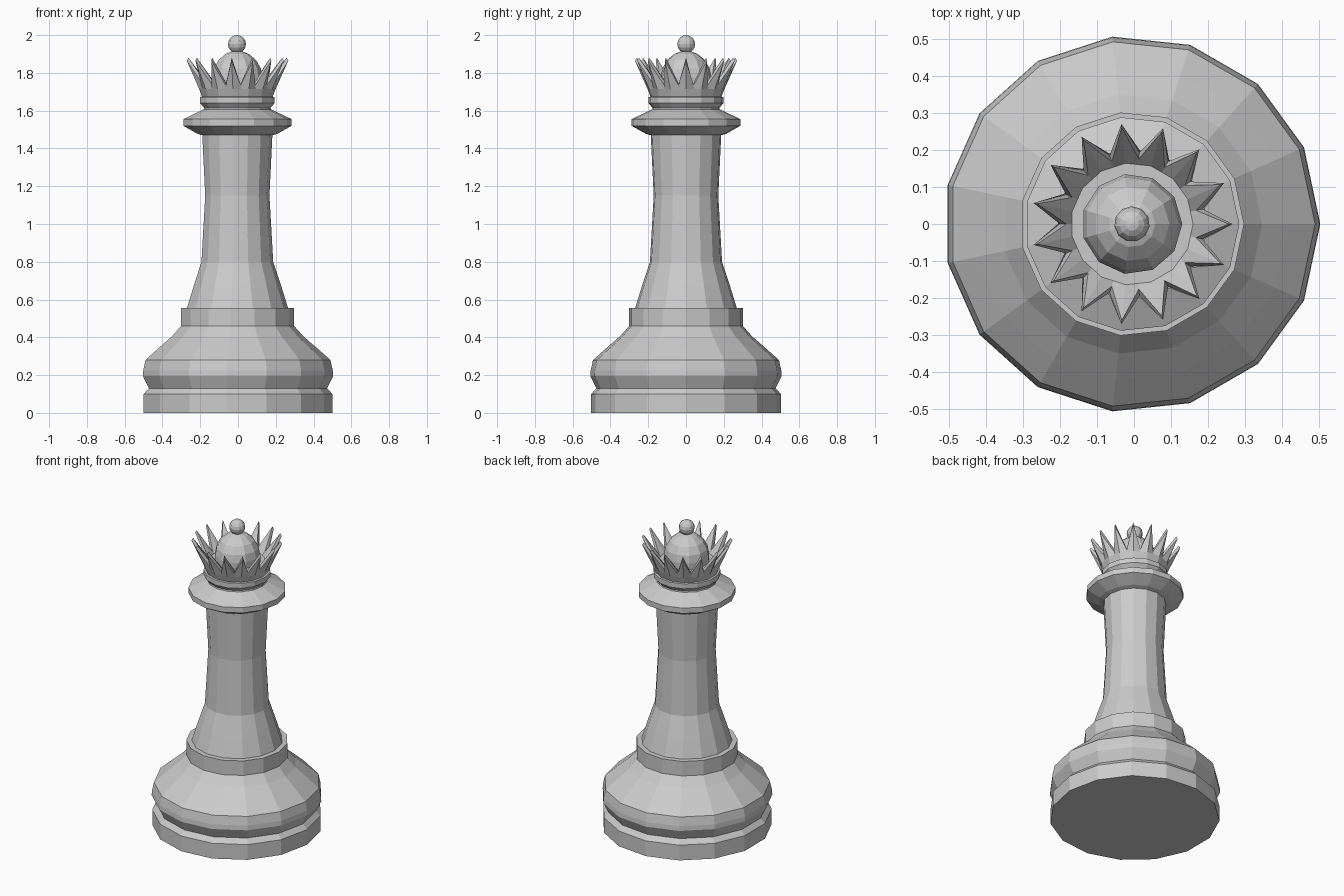
import bpy, bmesh
from math import cos, sin, pi

if "Cube" in bpy.data.objects:
    bpy.data.objects.remove(bpy.data.objects["Cube"])

AXIS_X = -0.0055   # odd side count: axis sits slightly off the bounding-box centre
SIDES = 15


def finish(name, bm):
    bmesh.ops.recalc_face_normals(bm, faces=bm.faces)
    mesh = bpy.data.meshes.new(name)
    bm.to_mesh(mesh)
    bm.free()
    obj = bpy.data.objects.new(name, mesh)
    obj.location.x = AXIS_X
    bpy.context.collection.objects.link(obj)
    return obj


def ring(bm, radii, heights, n):
    """Ring of n vertices; radii and heights cycle around the ring."""
    return [bm.verts.new((radii[i % len(radii)] * cos(2 * pi * i / n),
                          radii[i % len(radii)] * sin(2 * pi * i / n),
                          heights[i % len(heights)])) for i in range(n)]


def skin(name, rings):
    """Bridge successive rings and cap both ends."""
    bm = bmesh.new()
    loops = [ring(bm, r, z, n) for r, z, n in rings]
    for a, b in zip(loops, loops[1:]):
        n = len(a)
        for i in range(n):
            j = (i + 1) % n
            bm.faces.new((a[i], a[j], b[j], b[i]))
    bm.faces.new(loops[0][::-1])
    bm.faces.new(loops[-1])
    return finish(name, bm)


def lathe(name, profile, n=SIDES):
    return skin(name, [((r,), (z,), n) for r, z in profile])


# foot, groove, bulge, collar
lathe("base", [(0.505, 0), (0.505, 0.10), (0.477, 0.13), (0.509, 0.195),
               (0.507, 0.225), (0.495, 0.28), (0.425, 0.342), (0.352, 0.405),
               (0.303, 0.46), (0.303, 0.555), (0.26, 0.555)])

# tapered stem
lathe("stem", [(0.272, 0.55), (0.235, 0.67), (0.192, 0.80),
               (0.172, 1.15), (0.188, 1.48)])

# wide disc, neck and small ring below the crown
lathe("neck_disc", [(0.188, 1.47), (0.215, 1.478), (0.29, 1.52), (0.29, 1.555),
                    (0.18, 1.607), (0.178, 1.615), (0.20, 1.64),
                    (0.20, 1.672), (0.185, 1.675)])

# crown: 15 points, outer wall up, over the rim, inner wall down to the floor
c = cos(pi / SIDES)
N = 2 * SIDES
skin("crown", [((0.187, 0.187 * c), (1.67,), N),
               ((0.205, 0.205 * c), (1.715,), N),
               ((0.272, 0.195), (1.865, 1.735), N),
               ((0.262, 0.177), (1.88, 1.74), N),
               ((0.165, 0.165 * c), (1.735,), N)])

# dome inside the crown
lathe("dome", [(0.136, 1.72), (0.136, 1.775), (0.127, 1.822), (0.101, 1.868),
               (0.063, 1.90), (0.025, 1.915)], 11)

# finial ball
bm = bmesh.new()
bmesh.ops.create_uvsphere(bm, u_segments=11, v_segments=8, radius=0.048)
bmesh.ops.translate(bm, verts=bm.verts, vec=(0, 0, 1.952))
finish("finial_ball", bm)
